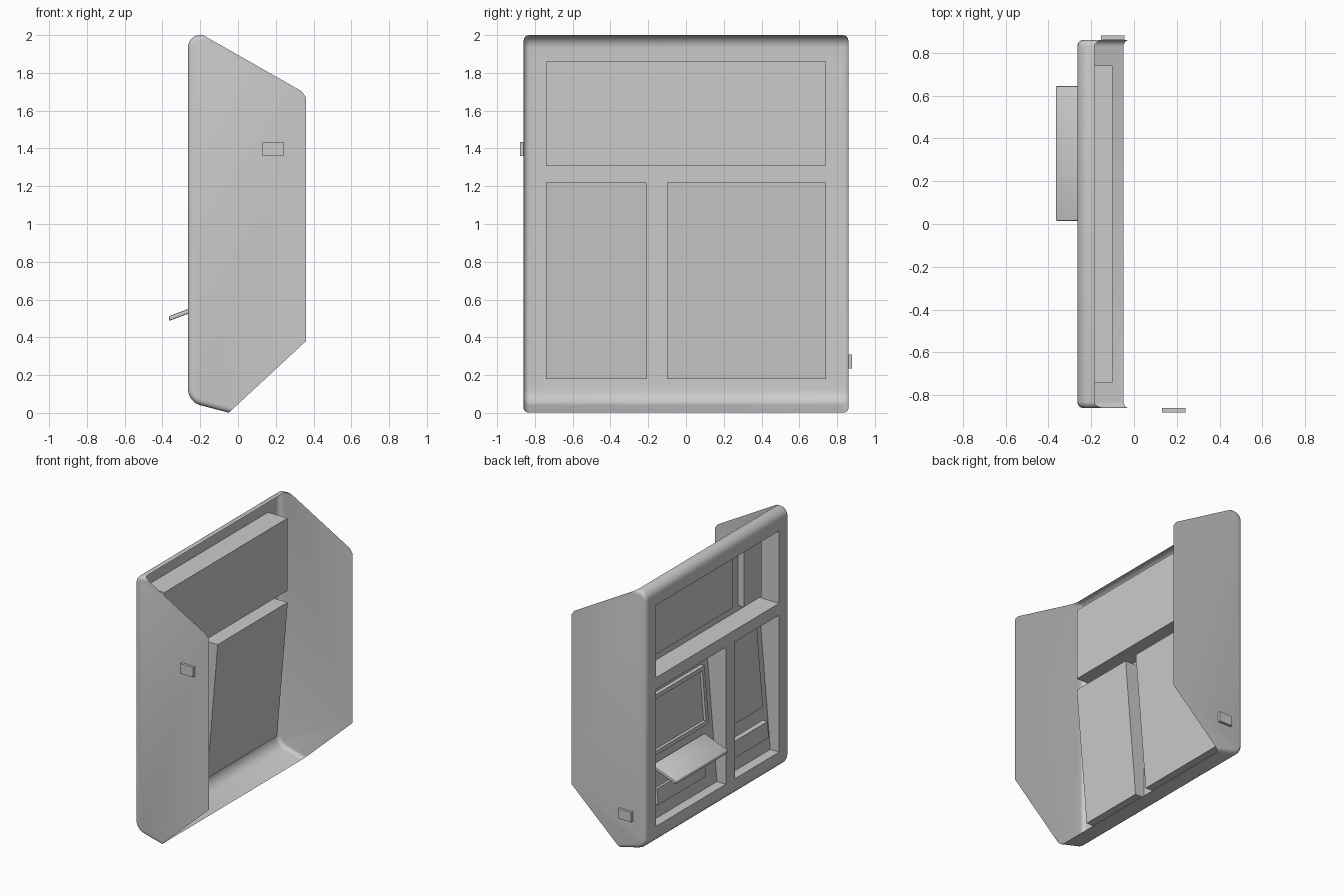
import bpy, bmesh, math
from mathutils import Vector

cube = bpy.data.objects.get("Cube")
if cube:
    bpy.data.objects.remove(cube, do_unlink=True)

grey = bpy.data.materials.new("light grey")
grey.use_nodes = True
grey.diffuse_color = (0.6, 0.6, 0.6, 1)
grey.node_tree.nodes["Principled BSDF"].inputs["Base Color"].default_value = (0.6, 0.6, 0.6, 1)

FRONT, DEEP, SHALLOW = -0.265, -0.10, -0.19
HALF = 0.86
# openings as y min, y max, z min, z max, depth at the bottom
TOP = (-0.74, 0.74, 1.31, 1.86, DEEP)
NARROW = (-0.74, -0.21, 0.18, 1.22, SHALLOW)
WIDE = (-0.10, 0.74, 0.18, 1.22, SHALLOW)


def finish(bm, name, smooth=False):
    mesh = bpy.data.meshes.new(name)
    bm.to_mesh(mesh)
    bm.free()
    obj = bpy.data.objects.new(name, mesh)
    obj.data.materials.append(grey)
    bpy.context.collection.objects.link(obj)
    if smooth:
        bpy.ops.object.select_all(action='DESELECT')
        obj.select_set(True)
        bpy.context.view_layer.objects.active = obj
        bpy.ops.object.shade_smooth_by_angle(angle=math.radians(35))
    return obj


def prism(bm, profile, y0, y1):
    """Extrude an x-z profile from y0 to y1."""
    face = bm.faces.new([bm.verts.new((x, y0, z)) for x, z in profile])
    new = bmesh.ops.extrude_face_region(bm, geom=[face])["geom"]
    bmesh.ops.translate(bm, vec=(0, y1 - y0, 0),
                        verts=[v for v in new if isinstance(v, bmesh.types.BMVert)])
    bmesh.ops.recalc_face_normals(bm, faces=bm.faces)


def block(name, profile, y0, y1, bevel=0.0):
    bm = bmesh.new()
    prism(bm, profile, y0, y1)
    if bevel:
        bmesh.ops.bevel(bm, geom=bm.edges[:], offset=bevel, segments=2,
                        profile=0.5, affect='EDGES')
    return finish(bm, name, bevel > 0)


def back_x(z):
    """Depth of the tilted back of a lower recess."""
    return SHALLOW + (DEEP - SHALLOW) * (z - 0.18) / 1.04


def on_back(z0, z1, proud):
    """Profile of a plate lying on the tilted back."""
    a, b = back_x(z0), back_x(z1)
    return [(a - proud, z0), (b - proud, z1), (b, z1), (a, z0)]


# Shell: rounded tray, trimmed to the slanted open back
bm = bmesh.new()
prism(bm, [(FRONT, 0.058), (FRONT, 2.0), (0.6, 2.0), (0.6, -0.17)], -HALF, HALF)
edges = [e for e in bm.edges if all(abs(v.co.x - FRONT) < 1e-4 for v in e.verts)
         and abs(e.verts[0].co.y - e.verts[1].co.y) > 1]
bmesh.ops.bevel(bm, geom=edges, offset=0.065, segments=6, profile=0.5, affect='EDGES')
edges = [e for e in bm.edges if abs(e.verts[0].co.y - e.verts[1].co.y) < 1e-4]
bmesh.ops.bevel(bm, geom=edges, offset=0.03, segments=4, profile=0.5, affect='EDGES')
for co, normal in [((0.36, 0, 1), (1, 0, 0)),
                   ((-0.185, 0, 2), (0.31, 0, 0.545)),
                   ((-0.05, 0, 0), (0.38, 0, -0.41)),
                   ((0.36, 0, 1.67), (0.035, 0, 0.025))]:
    bmesh.ops.bisect_plane(bm, geom=bm.verts[:] + bm.edges[:] + bm.faces[:],
                           plane_co=co, plane_no=Vector(normal).normalized(),
                           clear_outer=True)


# Cut the three openings in the front
def front_faces():
    return [f for f in bm.faces if all(abs(v.co.x - FRONT) < 1e-4 for v in f.verts)]


cuts = {(1, v) for o in (TOP, NARROW, WIDE) for v in o[:2]}
cuts |= {(2, v) for o in (TOP, NARROW, WIDE) for v in o[2:4]}
for axis, value in sorted(cuts):
    faces = front_faces()
    edges = list({e for f in faces for e in f.edges})
    verts = list({v for f in faces for v in f.verts})
    co, no = Vector((0, 0, 0)), Vector((0, 0, 0))
    co[axis], no[axis] = value, 1
    bmesh.ops.bisect_plane(bm, geom=verts + edges + faces, plane_co=co, plane_no=no)


def in_opening(f):
    c = f.calc_center_median()
    return any(o[0] < c.y < o[1] and o[2] < c.z < o[3] for o in (TOP, NARROW, WIDE))


bmesh.ops.delete(bm, geom=[f for f in front_faces() if in_opening(f)], context='FACES')
finish(bm, "shell", True)

# Recess boxes behind the openings, open to the front
for name, (y0, y1, z0, z1, low) in [("top_recess", TOP), ("narrow_recess", NARROW),
                                    ("wide_recess", WIDE)]:
    bm = bmesh.new()
    prism(bm, [(FRONT, z0), (FRONT, z1), (DEEP, z1), (low, z0)], y0, y1)
    mouth = [f for f in bm.faces if all(abs(v.co.x - FRONT) < 1e-4 for v in f.verts)]
    bmesh.ops.delete(bm, geom=mouth, context='FACES')
    finish(bm, name)


def upright(x0, x1, z0, z1):
    return [(x0, z0), (x0, z1), (x1, z1), (x1, z0)]


# Top recess: wide display and a raised panel beside it
block("top_display", upright(DEEP - 0.008, DEEP, 1.36, 1.81), -0.41, 0.70)
block("top_side_panel", upright(DEEP - 0.05, DEEP, 1.35, 1.82), -0.69, -0.48)

# Narrow recess: panel and small ledge
block("narrow_panel", on_back(0.52, 1.16, 0.01), -0.68, -0.25)
block("narrow_ledge", on_back(0.30, 0.42, 0.04), -0.68, -0.25)

# Wide recess: framed screen
block("screen", on_back(0.68, 1.05, 0.008), 0.01, 0.65)
for name, z0, z1, y0, y1 in [("frame_top", 1.05, 1.08, -0.02, 0.68),
                             ("frame_bottom", 0.65, 0.68, -0.02, 0.68),
                             ("frame_right", 0.68, 1.05, -0.02, 0.01),
                             ("frame_left", 0.68, 1.05, 0.65, 0.68)]:
    block(name, on_back(z0, z1, 0.03), y0, y1)

# Sloping shelf and the slot plate below it
block("shelf", [(-0.365, 0.487), (-0.365, 0.512), (-0.165, 0.587), (-0.165, 0.562)],
      0.015, 0.645, 0.006)
block("slot_plate", on_back(0.28, 0.40, 0.02), 0.05, 0.62)

# Small side tabs
block("right_tab", upright(0.13, 0.24, 1.36, 1.435), -HALF - 0.02, -HALF)
block("left_tab", upright(-0.155, -0.045, 0.235, 0.31), HALF, HALF + 0.02)
